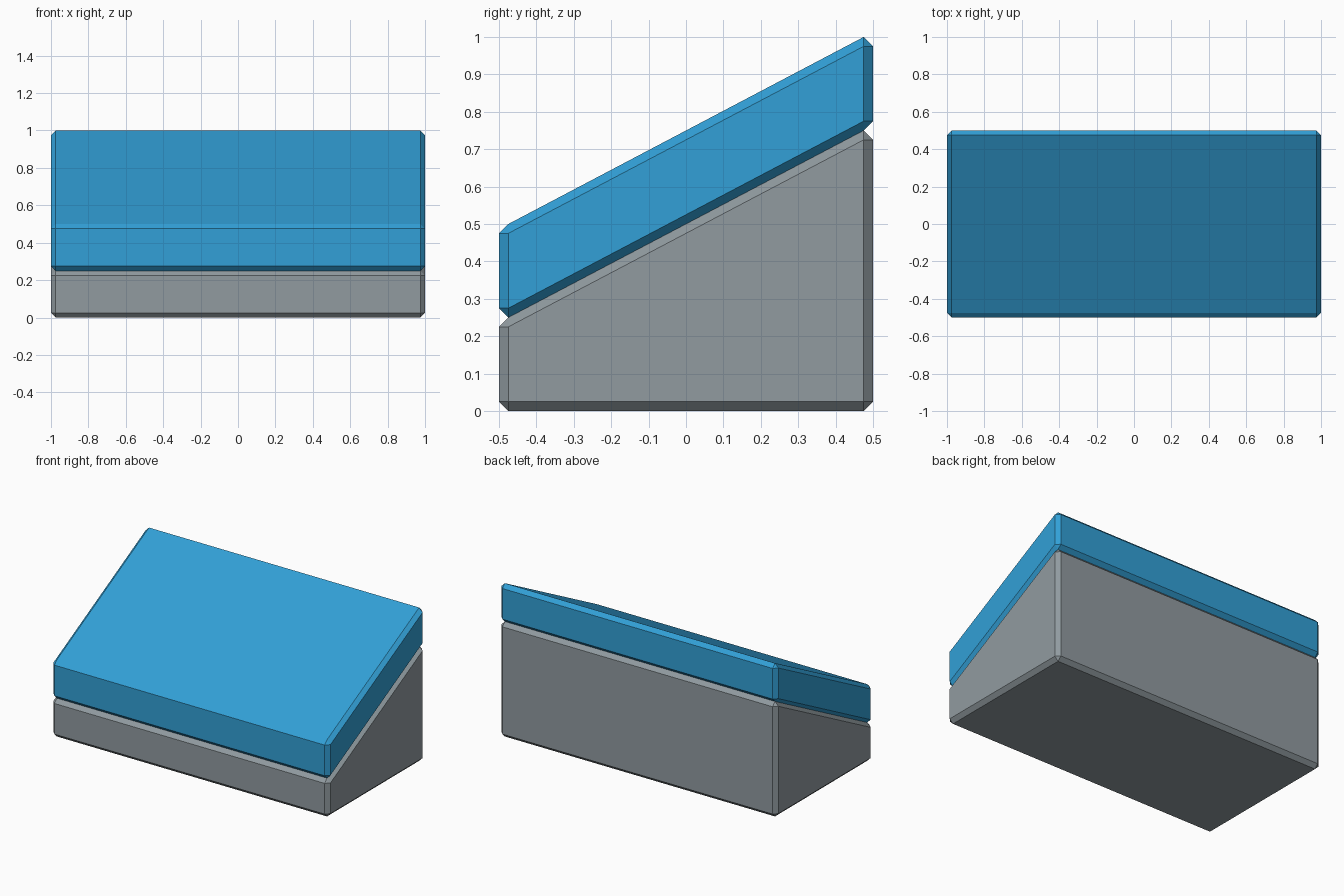
import bpy, bmesh

if "Cube" in bpy.data.objects:
    bpy.data.objects.remove(bpy.data.objects["Cube"])

BEVEL = 0.025
SLOPE = 0.5 / 0.95  # rise of the slanted top between the chamfers


def linear(c):
    c /= 255
    return c / 12.92 if c <= 0.04045 else ((c + 0.055) / 1.055) ** 2.4


def material(name, rgb):
    m = bpy.data.materials.new(name)
    m.diffuse_color = (*[linear(c) for c in rgb], 1)
    m.use_nodes = True
    m.node_tree.nodes["Principled BSDF"].inputs["Base Color"].default_value = m.diffuse_color
    return m


def slanted_block(name, z0, z1, slant_above, mat):
    """Chamfered 2 x 1 block; vertices above a height follow the slope."""
    bm = bmesh.new()
    bmesh.ops.create_cube(bm, size=1)
    for v in bm.verts:
        v.co.x *= 2
        v.co.z = z0 + (v.co.z + 0.5) * (z1 - z0)
    bmesh.ops.bevel(bm, geom=bm.edges[:], offset=BEVEL, offset_type='OFFSET',
                    segments=1, profile=0.5, affect='EDGES')
    limit = 0.5 - BEVEL
    for v in bm.verts:
        if v.co.z > slant_above:
            v.co.z += SLOPE * max(-limit, min(limit, v.co.y))
    bmesh.ops.recalc_face_normals(bm, faces=bm.faces[:])
    mesh = bpy.data.meshes.new(name)
    bm.to_mesh(mesh)
    bm.free()
    mesh.materials.append(mat)
    obj = bpy.data.objects.new(name, mesh)
    bpy.context.collection.objects.link(obj)
    return obj


# Grey wedge body with flat bottom
slanted_block("wedge_base", 0.0, 0.5, 0.25, material("grey", (145, 155, 160)))
# Blue slab lying on the slope
slanted_block("slanted_slab", 0.5, 0.75, 0.0, material("blue", (50, 160, 215)))
